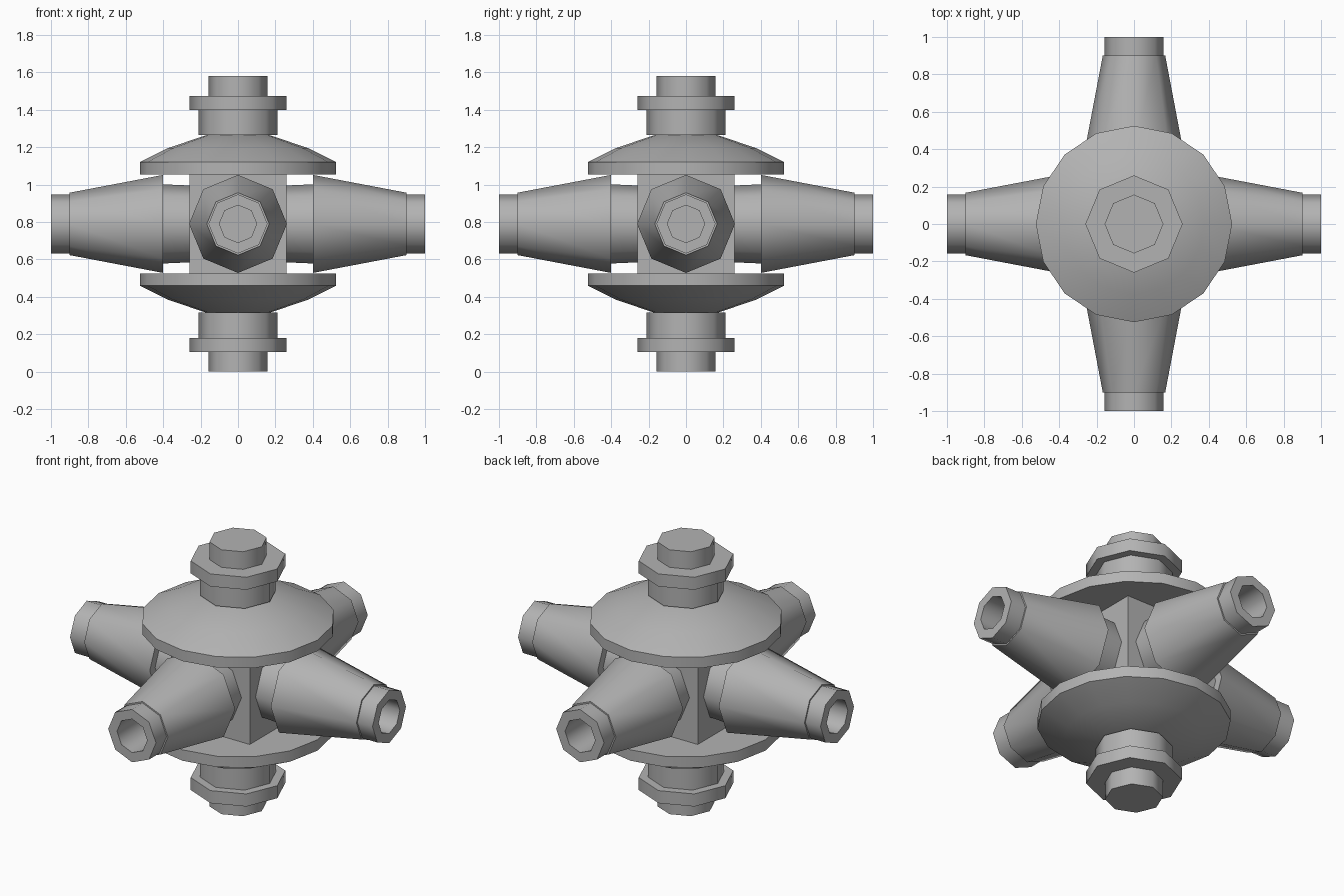
import bpy, bmesh, math
from mathutils import Matrix

if "Cube" in bpy.data.objects:
    bpy.data.objects.remove(bpy.data.objects["Cube"])

MID = 0.79  # height of the hub centre

grey = bpy.data.materials.new("plain_grey")
grey.use_nodes = True
colour = (0.45, 0.45, 0.45, 1)
grey.diffuse_color = colour
grey.node_tree.nodes["Principled BSDF"].inputs["Base Color"].default_value = colour


def finish(name, bm, turn):
    """Turn the mesh about the hub centre and shade it."""
    bmesh.ops.recalc_face_normals(bm, faces=bm.faces)
    bm.transform(Matrix.Translation((0, 0, MID)) @ turn)
    mesh = bpy.data.meshes.new(name)
    bm.to_mesh(mesh)
    bm.free()
    mesh.materials.append(grey)
    obj = bpy.data.objects.new(name, mesh)
    bpy.context.collection.objects.link(obj)
    bpy.ops.object.select_all(action="DESELECT")
    obj.select_set(True)
    bpy.context.view_layer.objects.active = obj
    bpy.ops.object.shade_smooth_by_angle(angle=math.radians(50))


def lathe(name, profile, sides, turn):
    """Revolve (radius, height) points and cap both ends."""
    bm = bmesh.new()
    rings = []
    for r, h in profile:
        rings.append([bm.verts.new((r * math.cos(a), r * math.sin(a), h))
                      for a in (math.tau * i / sides for i in range(sides))])
    for low, high in zip(rings, rings[1:]):
        for i in range(sides):
            j = (i + 1) % sides
            bm.faces.new((low[i], low[j], high[j], high[i]))
    bm.faces.new(rings[0])
    bm.faces.new(rings[-1])
    finish(name, bm, turn)


# Square hub
bm = bmesh.new()
bmesh.ops.create_cube(bm, size=1)
bm.transform(Matrix.Diagonal((0.52, 0.52, 0.54, 1)))
finish("hub_block", bm, Matrix())

# Domed plates and stepped bolts above and below
for side, angle in (("upper", 0), ("lower", math.pi)):
    turn = Matrix.Rotation(angle, 4, "X")
    lathe(side + "_plate", [(0.525, 0.265), (0.525, 0.33), (0.375, 0.405), (0.16, 0.478)], 16, turn)
    lathe(side + "_collar", [(0.21, 0.475), (0.21, 0.612)], 8, turn)
    lathe(side + "_flange", [(0.26, 0.61), (0.26, 0.685)], 8, turn)
    lathe(side + "_bolt", [(0.157, 0.68), (0.157, 0.79)], 8, turn)

# Four horizontal nozzles with necks and bored tips
for k, side in enumerate(("left", "back", "right", "front")):
    turn = Matrix.Rotation(k * math.pi / 2, 4, "Z") @ Matrix.Rotation(math.pi / 2, 4, "Y")
    lathe(side + "_neck", [(0.205, 0.25), (0.212, 0.41)], 8, turn)
    lathe(side + "_nozzle",
          [(0.2, 0.4), (0.262, 0.4), (0.167, 0.9), (0.158, 0.9), (0.158, 1.0),
           (0.1, 1.0), (0.1, 0.5)], 8, turn)
